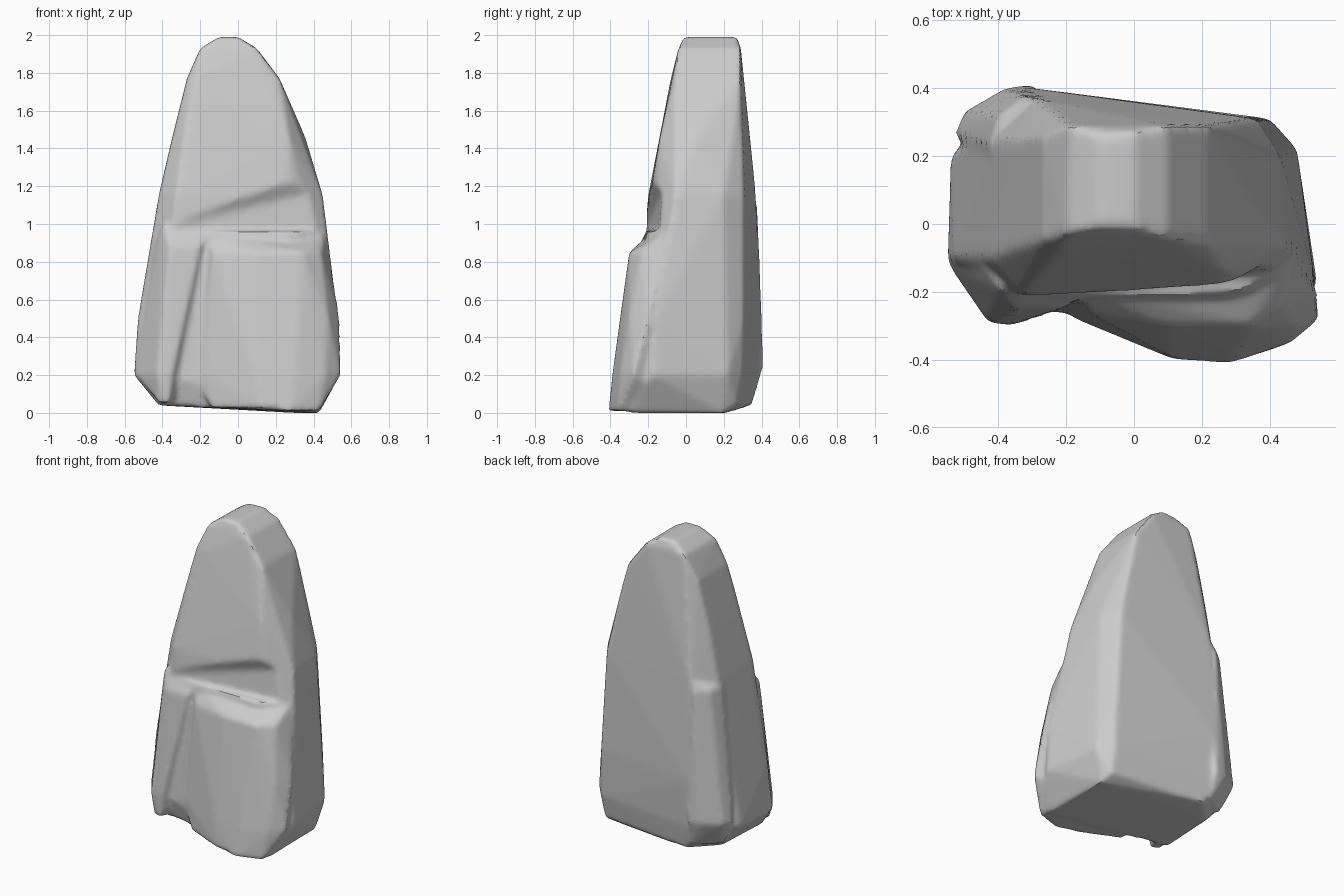
import bpy
import bmesh

default_cube = bpy.data.objects.get("Cube")
if default_cube:
    bpy.data.objects.remove(default_cube, do_unlink=True)


def stone_block(name, levels):
    """Convex block wrapped around a few outline points at each height."""
    bm = bmesh.new()
    for height, outline in levels.items():
        for x, y in outline:
            bm.verts.new((x, y, height))
    result = bmesh.ops.convex_hull(bm, input=bm.verts[:])
    loose = {item for key in ("geom_interior", "geom_unused")
             for item in result[key] if isinstance(item, bmesh.types.BMVert)}
    bmesh.ops.delete(bm, geom=list(loose), context="VERTS")
    bmesh.ops.recalc_face_normals(bm, faces=bm.faces[:])
    mesh = bpy.data.meshes.new(name)
    bm.to_mesh(mesh)
    bm.free()
    block = bpy.data.objects.new(name, mesh)
    bpy.context.collection.objects.link(block)
    return block


def apply_modifier(target, kind, **settings):
    """Add a modifier with the given settings and apply it at once."""
    modifier = target.modifiers.new(kind.title(), kind)
    for setting, value in settings.items():
        setattr(modifier, setting, value)
    bpy.context.view_layer.objects.active = target
    bpy.ops.object.modifier_apply(modifier=modifier.name)


def combine(target, other, operation):
    """Merge a block into the target, or carve it away."""
    other.hide_render = True
    apply_modifier(target, "BOOLEAN", object=other,
                   operation=operation, solver="EXACT")
    bpy.data.objects.remove(other, do_unlink=True)


# Main tapering body, from the flat base to the rounded crown
rock = stone_block("standing_rock", {
    0: [(.43, -.3), (.42, .2), (.3, .22)],
    .04: [(-.42, -.2), (-.4, .2), (-.25, .35), (.4, .27)],
    .2: [(-.55, -.11), (-.54, .2), (-.36, .39), (.4, .3), (.48, .22),
         (.54, -.18), (-.4, -.25), (.3, -.27)],
    .5: [(-.53, -.1), (-.3, .4), (.4, .31), (.53, -.16)],
    1.15: [(-.42, -.1), (-.41, .25), (-.29, .37), (.36, .31),
           (.43, .2), (.45, -.06), (.24, -.19), (-.33, -.2)],
    1.45: [(-.35, -.06), (-.35, .25), (.36, .05), (.3, .29), (.27, -.14)],
    1.77: [(-.27, -.05), (-.22, -.08), (-.27, .26), (.22, -.06), (.22, .29)],
    1.93: [(-.2, -.03), (-.19, .29), (.1, -.04), (.1, .29)],
    1.99: [(-.1, -.01), (-.1, .26), (0, -.01), (0, .27)],
})

# Broad lower front slab with a sloping shelf on top
front_slab = stone_block("front_slab", {
    .01: [(.28, -.41), (.43, -.36), (.4, 0)],
    .03: [(-.15, -.28), (.12, -.4), (0, 0)],
    .2: [(-.23, -.24), (-.17, -.28), (.1, -.385), (.3, -.39),
         (.46, -.35), (.545, -.28)],
    .5: [(.48, -.3), (.54, -.2)],
    .85: [(-.13, -.26), (.1, -.3), (.34, -.3), (.44, -.24), (.48, -.12)],
    .96: [(-.18, -.18), (.46, -.1), (.2, 0)],
})
combine(rock, front_slab, "UNION")

# Narrow left rib, leaving a groove beside the slab
front_rib = stone_block("front_rib", {
    .05: [(-.42, -.27), (-.37, -.29), (-.3, -.1)],
    .2: [(-.54, -.13), (-.43, -.29), (-.35, -.3), (-.28, -.2)],
    .88: [(-.36, -.25), (-.2, -.25), (-.45, -.12)],
    1: [(-.4, -.19), (-.15, -.18), (-.3, 0)],
})
combine(rock, front_rib, "UNION")

# Rear corner post ending in a small ledge
rear_post = stone_block("rear_post", {
    .08: [(-.45, .25), (-.3, .36), (-.3, .1)],
    .25: [(-.53, .26), (-.5, .33), (-.38, .4), (-.3, .41)],
    1.1: [(-.43, .23), (-.4, .32), (-.32, .38), (-.2, .3)],
    1.16: [(-.4, .2), (-.3, .36)],
})
combine(rock, rear_post, "UNION")

# Wedge cut above the shelf, opening towards the right end
shelf_notch = stone_block("shelf_notch", {
    .96: [(-.36, -.21), (-.36, -.5), (.6, -.12), (.6, -.5)],
    1: [(-.38, -.22), (-.38, -.5)],
    1.22: [(.16, -.2), (.16, -.5), (.6, -.1), (.6, -.5)],
})
combine(rock, shelf_notch, "DIFFERENCE")

# Weather the edges softly while keeping the broad planes
apply_modifier(rock, "REMESH", mode="VOXEL", voxel_size=.015)
apply_modifier(rock, "SMOOTH", factor=.5, iterations=7)
bpy.ops.object.select_all(action="DESELECT")
rock.select_set(True)
bpy.context.view_layer.objects.active = rock
bpy.ops.object.shade_smooth_by_angle()
